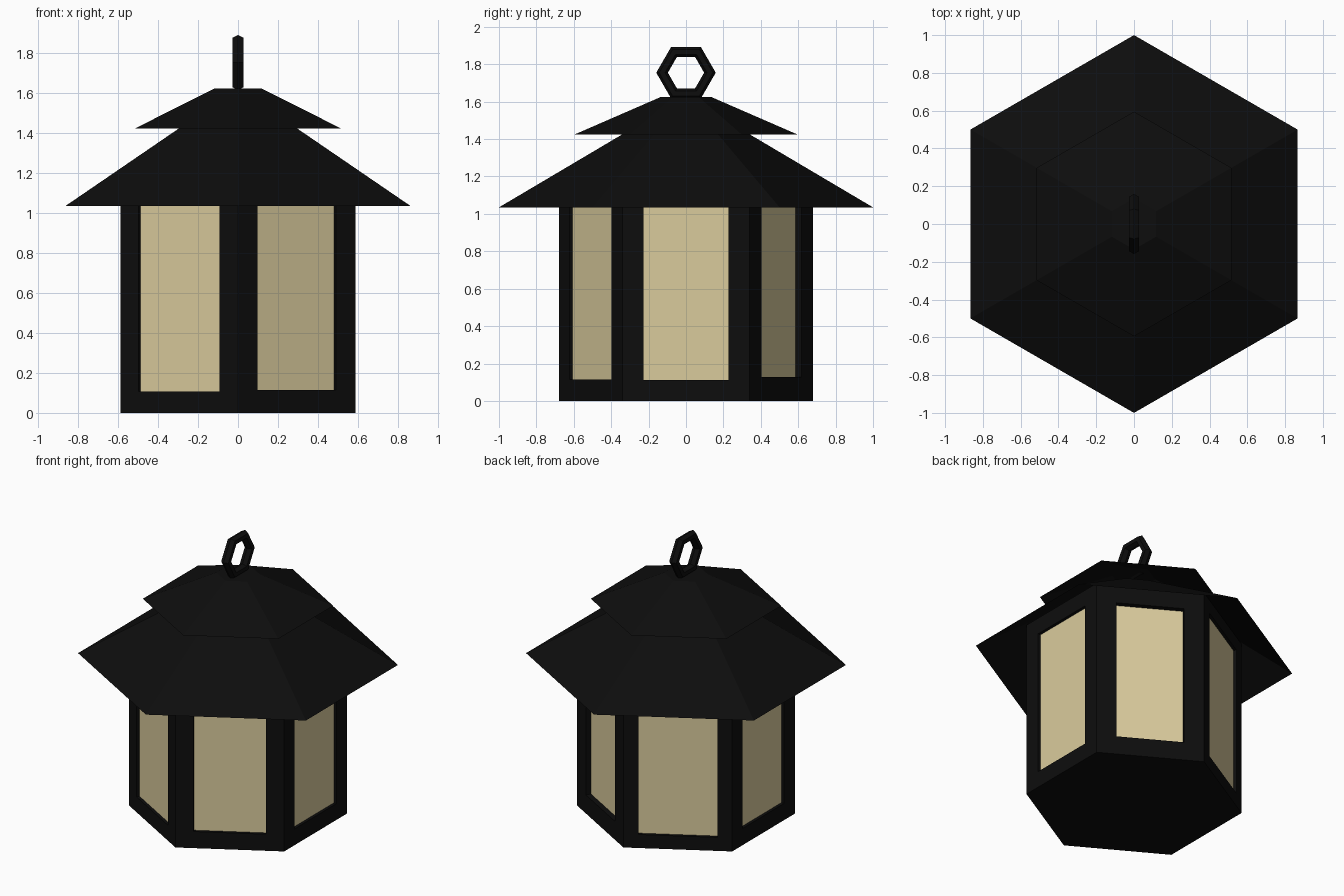
import bpy, bmesh
from math import sin, cos, pi, radians

default = bpy.data.objects.get("Cube")
if default:
    bpy.data.objects.remove(default, do_unlink=True)


def material(name, color):
    mat = bpy.data.materials.new(name)
    mat.use_nodes = True
    mat.diffuse_color = color
    mat.node_tree.nodes["Principled BSDF"].inputs["Base Color"].default_value = color
    return mat


black = material("black metal", (0.004, 0.004, 0.004, 1))
glow = material("warm cream glass", (0.70, 0.60, 0.335, 1))


def add_object(name, bm, *mats):
    mesh = bpy.data.meshes.new(name)
    bm.to_mesh(mesh)
    bm.free()
    for mat in mats:
        mesh.materials.append(mat)
    obj = bpy.data.objects.new(name, mesh)
    bpy.context.collection.objects.link(obj)
    return obj


def hex_frustum(r_low, z_low, r_high, z_high, bottom=False):
    """Six-sided tapered shell with corners on the y axis; returns mesh and sides."""
    bm = bmesh.new()
    low, high = [[bm.verts.new((r * sin(i * pi / 3), -r * cos(i * pi / 3), z))
                  for i in range(6)] for r, z in ((r_low, z_low), (r_high, z_high))]
    sides = [bm.faces.new((low[i], low[(i + 1) % 6], high[(i + 1) % 6], high[i]))
             for i in range(6)]
    bm.faces.new(high)
    if bottom:
        bm.faces.new(low[::-1])
    bm.normal_update()
    return bm, sides


# Lantern body: each side has a hand-cut window of slightly different border
bm, sides = hex_frustum(0.68, 0, 0.68, 1.215, bottom=True)
borders = (0.114, 0.112, 0.127, 0.093, 0.115, 0.106)
depths = (0.02, 0.02, 0.035, 0.02, 0.02, 0.02)
for face, border, depth in zip(sides, borders, depths):
    bmesh.ops.inset_individual(bm, faces=[face], thickness=border, use_even_offset=True)
    bmesh.ops.inset_individual(bm, faces=[face], thickness=0, depth=-depth)
    face.material_index = 1
add_object("lantern_body", bm, black, glow)

# Two open-bottomed roof tiers
for name, shape in (("lower_roof", (1.0, 1.035, 0.14, 1.544)),
                    ("upper_roof", (0.595, 1.425, 0.135, 1.625))):
    bm, _ = hex_frustum(*shape)
    add_object(name, bm, black)

# Hanging ring standing in the y-z plane
bpy.ops.mesh.primitive_torus_add(major_segments=6, minor_segments=6,
                                 major_radius=0.128, minor_radius=0.031,
                                 location=(0, 0, 1.755),
                                 rotation=(radians(90), 0, radians(90)))
ring = bpy.context.object
ring.name = "hanging_ring"
ring.data.materials.append(black)
for poly in ring.data.polygons:
    poly.use_smooth = False
